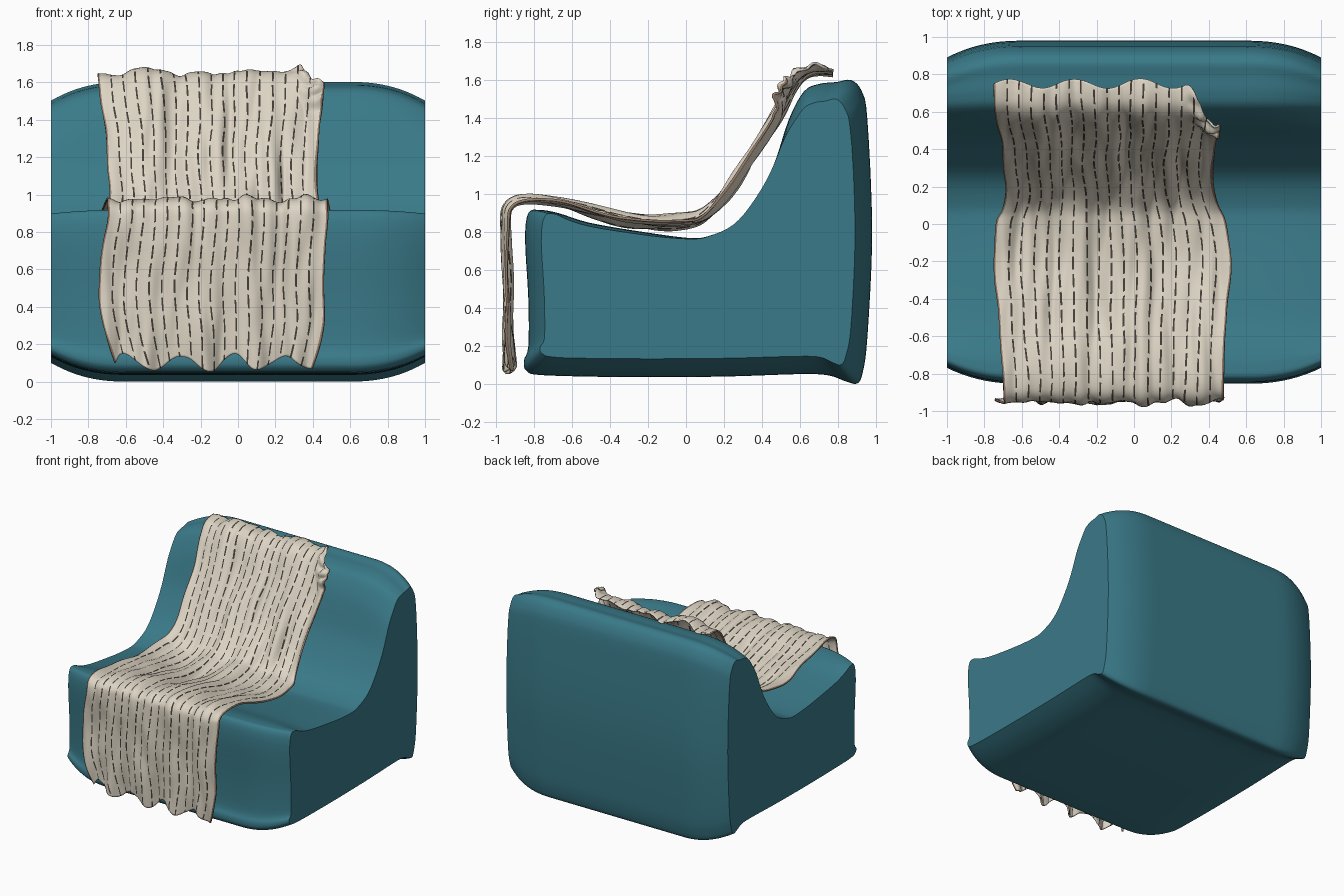
import bpy
import bmesh
import math
from mathutils import Vector, noise

if "Cube" in bpy.data.objects:
    bpy.data.objects.remove(bpy.data.objects["Cube"], do_unlink=True)


def material(name, colour):
    mat = bpy.data.materials.new(name)
    mat.use_nodes = True
    mat.diffuse_color = (*colour, 1)
    mat.node_tree.nodes["Principled BSDF"].inputs["Base Color"].default_value = (*colour, 1)
    return mat


def ramp(value, start, end):
    """Smooth step from 0 at start to 1 at end."""
    k = min(1, max(0, (value - start) / (end - start)))
    return k * k * (3 - 2 * k)


def spline(points, steps, closed=False):
    """Catmull-Rom curve through the points."""
    pts = [Vector(p) for p in points]
    n = len(pts)

    def pick(i):
        return pts[i % n] if closed else pts[min(n - 1, max(0, i))]

    out = []
    for i in range(n if closed else n - 1):
        a, b, c, d = (pick(i + k) for k in (-1, 0, 1, 2))
        for j in range(steps):
            t = j / steps
            out.append(b + (c - a) * (t / 2)
                       + (a * 2 - b * 5 + c * 4 - d) * (t * t / 2)
                       + (b * 3 - a - c * 3 + d) * (t ** 3 / 2))
    if not closed:
        out.append(pts[-1].copy())
    return out


def make_object(name, bm, materials, angle):
    mesh = bpy.data.meshes.new(name)
    bmesh.ops.recalc_face_normals(bm, faces=bm.faces[:])
    bm.to_mesh(mesh)
    bm.free()
    for mat in materials:
        mesh.materials.append(mat)
    obj = bpy.data.objects.new(name, mesh)
    bpy.context.collection.objects.link(obj)
    bpy.ops.object.select_all(action='DESELECT')
    obj.select_set(True)
    bpy.context.view_layer.objects.active = obj
    bpy.ops.object.shade_smooth_by_angle(angle=math.radians(angle))
    return obj


teal = material("teal upholstery", (0.042, 0.195, 0.25))
cream = material("cream cloth", (0.72, 0.66, 0.55))
dark = material("dark stitching", (0.06, 0.048, 0.038))
brown = material("brown hem", (0.3, 0.2, 0.14))

# Chair body: side profile (y, z), narrowed towards both flat ends
PROFILE = [
    (-.84, .07), (-.75, .047), (-.3, .037), (.2, .04), (.6, .053), (.75, .046),
    (.84, .015), (.9, .003), (.93, .06), (.955, .25), (.98, .8), (.955, 1.39),
    (.926, 1.54), (.87, 1.6), (.79, 1.59), (.7, 1.58), (.62, 1.54), (.54, 1.39),
    (.46, 1.15), (.36, .97), (.25, .84), (.12, .78), (.01, .77), (-.25, .805),
    (-.51, .85), (-.67, .9), (-.77, .917), (-.83, .9), (-.847, .76), (-.83, .45),
    (-.83, .2), (-.853, .125)]


def narrowed(point, x):
    y, z = point
    k = max(0, (abs(x) - .6) / .4) ** 2.3
    dy = .085 * ramp(y, -.6, -.84) - .09 * ramp(y, .55, .97)
    dz = .1 * ramp(z, .35, 0) - .1 * ramp(z, 1.15, 1.6)
    dz -= .02 * ramp(z, .6, .9) * ramp(y, .2, -.2)
    return Vector((x, y + dy * k, z + dz * k))


bm = bmesh.new()
outline = spline(PROFILE, 4, closed=True)
half = [0, .3, .6] + [.6 + .4 * i / 12 for i in range(1, 13)]
stations = [-x for x in reversed(half[1:])] + half
rings = [[bm.verts.new(narrowed(p, x)) for p in outline] for x in stations]
for r0, r1 in zip(rings, rings[1:]):
    for i in range(len(outline)):
        j = (i + 1) % len(outline)
        bm.faces.new((r0[i], r0[j], r1[j], r1[i]))
bm.faces.new(rings[0])
bm.faces.new(rings[-1])
make_object("chair_body", bm, [teal], 45)

# Throw blanket: path (y, z, left edge x, right edge x) from front hem to back hem
DRAPE = [
    (-.92, .05, -.64, .39), (-.93, .3, -.72, .46), (-.935, .6, -.74, .46),
    (-.945, .86, -.7, .48), (-.92, .94, -.7, .48), (-.84, .965, -.7, .48),
    (-.7, .95, -.71, .48), (-.45, .895, -.73, .5), (-.2, .85, -.75, .52),
    (0, .855, -.73, .49), (.1, .89, -.7, .45), (.2, .995, -.69, .43),
    (.33, 1.17, -.7, .42), (.47, 1.37, -.71, .44), (.57, 1.55, -.74, .46),
    (.63, 1.62, -.75, .47), (.7, 1.64, -.75, .47), (.78, 1.635, -.75, .47)]
path = spline(DRAPE, 24)
lengths = [0]
for p, q in zip(path, path[1:]):
    lengths.append(lengths[-1] + math.dist(p[:2], q[:2]))
total = lengths[-1]

# Pressed-in creases: x, distance along the cloth, depth
CREASES = [(-.2, 1.5, .03), (-.42, 1.7, .03), (.24, 2.2, .06), (-.05, 2.4, .03)]


def on_path(s):
    lo, hi = 0, len(path) - 2
    while lo < hi:
        mid = (lo + hi + 1) // 2
        lo, hi = (mid, hi) if lengths[mid] <= s else (lo, mid - 1)
    k = (s - lengths[lo]) / max(1e-6, lengths[lo + 1] - lengths[lo])
    along = path[lo + 1] - path[lo]
    return path[lo] + along * k, Vector((0, -along.y, along.x)).normalized()


def cloth_point(u, v):
    # Wavy hems; the right-hand back corner falls short
    start = .05 + .035 * math.sin(u * 24) + .04 * noise.noise((u * 9, 0, 3))
    end = total - .03 + .025 * math.sin(u * 22) - .2 * ramp(u, .84, .95)
    s = max(0, start) + (min(total, end) - max(0, start)) * v
    p, normal = on_path(s)
    x = p.z + (p.w - p.z) * u + .012 * noise.noise((u * 4, s * 4, 7))
    slope = ramp(s, 1.5, 2.1) * ramp(s, 2.9, 2.5)
    loose = .035 + .025 * slope + .02 * ramp(s, .5, 0)
    lift = .008 + loose * noise.noise((x * 7, s * .9, 0))
    lift += .022 * noise.noise((x * 15, s * 3, 5))
    for cx, cs, depth in CREASES:
        lift -= depth * math.exp(-((x - cx) / .035) ** 2 - ((s - cs) / .3) ** 2)
    bunch = ramp(u, .82, .93) * ramp(v, .92, .98)
    lift += bunch * (.04 + .06 * noise.noise((x * 20, s * 20, 1)))
    return Vector((x, p.x, p.y)) + normal * lift


# Columns: hem, then wide cloth bands parted by narrow stitched stripes
BANDS, SPLITS, ROWS, STRIPE = 18, 5, 240, .0075
columns, kinds = [0], []
pitch = (1 - 2 * STRIPE) / BANDS
kinds.append("hem")
columns.append(STRIPE)
for band in range(BANDS):
    base = STRIPE + band * pitch
    for k in range(1, SPLITS + 1):
        columns.append(base + (pitch - STRIPE) * k / SPLITS)
        kinds.append("cloth")
    columns.append(base + pitch)
    kinds.append("stripe" if band < BANDS - 1 else "cloth")
columns.append(1)
kinds.append("hem")

bm = bmesh.new()
grid = [[bm.verts.new(cloth_point(u, r / ROWS)) for r in range(ROWS + 1)] for u in columns]
for c, kind in enumerate(kinds):
    for r in range(ROWS):
        face = bm.faces.new((grid[c][r], grid[c + 1][r], grid[c + 1][r + 1], grid[c][r + 1]))
        if kind == "hem":
            face.material_index = 2
        elif kind == "stripe" and (r + c * 3) % 8 < 6:
            face.material_index = 1
blanket = make_object("throw_blanket", bm, [cream, dark, brown], 60)
solid = blanket.modifiers.new("thickness", 'SOLIDIFY')
solid.thickness = .012
solid.offset = 0
